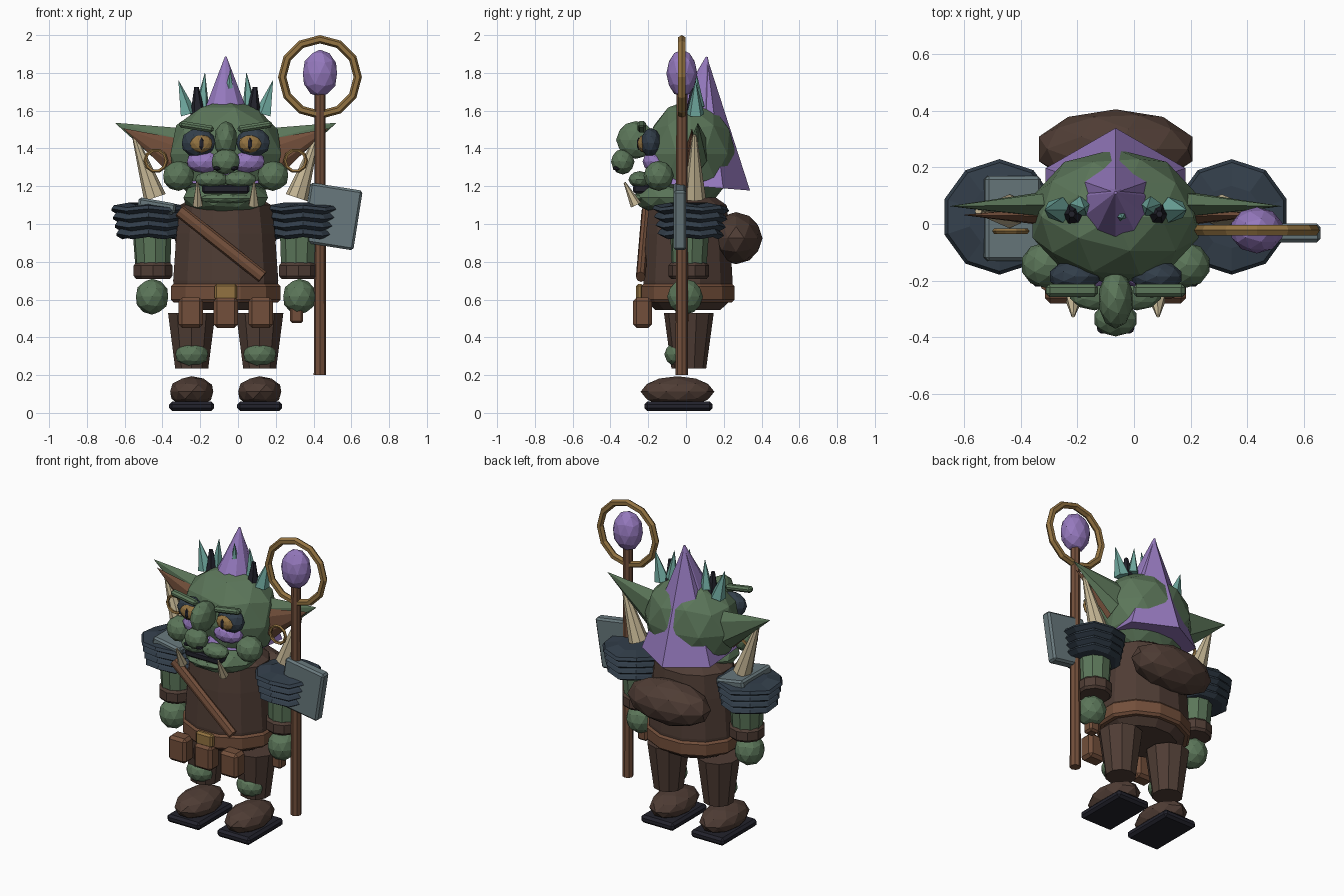
import bpy, bmesh, math
from mathutils import Vector, Matrix, Euler

cube = bpy.data.objects.get("Cube")
if cube:
    bpy.data.objects.remove(cube, do_unlink=True)

CX = -0.065  # centre line of the figure


def material(name, rgb):
    m = bpy.data.materials.new(name)
    m.use_nodes = True
    m.diffuse_color = (*rgb, 1)
    m.node_tree.nodes["Principled BSDF"].inputs["Base Color"].default_value = (*rgb, 1)
    return m


GREEN = material("green skin", (0.105, 0.18, 0.10))
PURPLE = material("purple", (0.30, 0.19, 0.51))
HIDE = material("dark brown hide", (0.078, 0.046, 0.035))
LEATHER = material("brown leather", (0.17, 0.078, 0.043))
SLATE = material("dark slate", (0.032, 0.048, 0.068))
BLACK = material("blue black", (0.016, 0.016, 0.025))
GOLD = material("gold", (0.29, 0.17, 0.053))
IVORY = material("ivory", (0.56, 0.47, 0.30))
TEAL = material("teal crystal", (0.16, 0.40, 0.35))
STEEL = material("grey steel", (0.14, 0.19, 0.205))


def finish(name, bm, mat):
    mesh = bpy.data.meshes.new(name)
    bmesh.ops.recalc_face_normals(bm, faces=bm.faces)
    bm.to_mesh(mesh)
    bm.free()
    mesh.materials.append(mat)
    ob = bpy.data.objects.new(name, mesh)
    bpy.context.collection.objects.link(ob)
    return ob


def place(bm, loc, size=(1, 1, 1), rot=(0, 0, 0)):
    turn = Euler([math.radians(a) for a in rot]).to_matrix().to_4x4()
    bm.transform(Matrix.Translation(loc) @ turn @ Matrix.Diagonal((*size, 1)))


def ball(name, mat, loc, radii, rot=(0, 0, 0), detail=2):
    bm = bmesh.new()
    bmesh.ops.create_icosphere(bm, subdivisions=detail, radius=1)
    place(bm, loc, radii, rot)
    return finish(name, bm, mat)


def box(name, mat, loc, size, rot=(0, 0, 0), bevel=0.012):
    bm = bmesh.new()
    bmesh.ops.create_cube(bm, size=1)
    bmesh.ops.scale(bm, vec=size, verts=bm.verts)
    if bevel:
        bmesh.ops.bevel(bm, geom=bm.edges[:], offset=bevel, segments=1, affect='EDGES')
    place(bm, loc, rot=rot)
    return finish(name, bm, mat)


def cone(name, mat, start, end, r1, r2=0, sides=8, flat=1):
    """Tapered rod between two points; flat squashes it along y."""
    a, b = Vector(start), Vector(end)
    bm = bmesh.new()
    bmesh.ops.create_cone(bm, cap_ends=True, segments=sides, radius1=r1,
                          radius2=max(r2, 0.001), depth=(b - a).length)
    turn = (b - a).to_track_quat('Z', 'Y').to_matrix().to_4x4()
    mid = (a + b) / 2
    bm.transform(Matrix.Translation(mid) @ Matrix.Diagonal((1, flat, 1, 1)) @ turn)
    return finish(name, bm, mat)


def lathe(name, mat, loc, profile, sides=12, yscale=1, ripple=0):
    """Stack of rings (radius, z) joined into a closed body."""
    bm = bmesh.new()
    rings = []
    for r, z in profile:
        ring = []
        for i in range(sides):
            a = math.tau * (i + 0.5) / sides
            wave = ripple * (1 if i % 2 else -1)
            ring.append(bm.verts.new((r * math.cos(a), r * yscale * math.sin(a), z + wave)))
        rings.append(ring)
    for lo, hi in zip(rings, rings[1:]):
        for i in range(sides):
            j = (i + 1) % sides
            bm.faces.new((lo[i], lo[j], hi[j], hi[i]))
    bm.faces.new(rings[0])
    bm.faces.new(rings[-1])
    place(bm, loc)
    return finish(name, bm, mat)


def hoop(name, mat, loc, radius, tube, sides=12, around=6):
    """Ring standing in the x-z plane."""
    bm = bmesh.new()
    grid = []
    for i in range(sides):
        a = math.tau * i / sides
        row = []
        for k in range(around):
            t = math.tau * k / around
            r = radius + tube * math.cos(t)
            row.append(bm.verts.new((r * math.cos(a), tube * math.sin(t), r * math.sin(a))))
        grid.append(row)
    for i in range(sides):
        p, q = grid[i], grid[(i + 1) % sides]
        for k in range(around):
            n = (k + 1) % around
            bm.faces.new((p[k], q[k], q[n], p[n]))
    place(bm, loc)
    return finish(name, bm, mat)


# Torso, belt and gear
lathe("torso", HIDE, (CX, 0.01, 0),
      [(0.21, 0.545), (0.28, 0.6), (0.288, 0.7), (0.27, 0.95), (0.25, 1.1), (0.18, 1.14)], yscale=0.85)
lathe("belt", LEATHER, (CX, 0.01, 0),
      [(0.285, 0.585), (0.3, 0.6), (0.3, 0.67), (0.285, 0.685)], yscale=0.85)
box("buckle", GOLD, (CX, -0.245, 0.64), (0.12, 0.04, 0.085))
for dx in (-0.185, 0, 0.185):
    box("pouch", LEATHER, (CX + dx, -0.23, 0.53), (0.128, 0.1, 0.16), bevel=0.018)
box("hip_pouch", LEATHER, (0.31, -0.02, 0.54), (0.07, 0.07, 0.13))
cone("chest_strap", LEATHER, (-0.31, -0.205, 1.07), (0.13, -0.245, 0.72), 0.034, 0.034, 8, 0.75)
ball("bedroll", HIDE, (CX, 0.265, 0.925), (0.285, 0.14, 0.138))

for s, side in ((-1, "right"), (1, "left")):
    def at(dx, y, z):
        return (CX + s * dx, y, z)

    # Legs and shoes
    box(side + "_sole", BLACK, at(0.18, -0.04, 0.035), (0.238, 0.36, 0.05), bevel=0.015)
    ball(side + "_shoe", HIDE, at(0.18, -0.045, 0.112), (0.12, 0.195, 0.082))
    cone(side + "_trouser", HIDE, at(0.18, 0.015, 0.235), at(0.18, 0.015, 0.53), 0.092, 0.132, 10)
    ball(side + "_knee", GREEN, at(0.18, -0.035, 0.31), (0.09, 0.08, 0.07))

    # Arms and layered shoulder guards
    cone(side + "_upper_arm", GREEN, at(0.385, 0.015, 0.74), at(0.39, 0.02, 0.98), 0.092, 0.105, 10)
    lathe(side + "_cuff", HIDE, at(0.385, 0.015, 0),
          [(0.095, 0.71), (0.108, 0.725), (0.108, 0.78), (0.095, 0.795)], 10)
    ball(side + "_hand", GREEN, at(0.39, -0.005, 0.615), (0.09, 0.095, 0.095))
    layers = []
    for i in range(4):
        z = 0.925 + i * 0.044
        r = 0.165 + i * 0.009
        layers += [(r - 0.02, z), (r + 0.012, z + 0.018), (r, z + 0.036)]
    lathe(side + "_shoulder_guard", SLATE, at(0.41, 0.025, 0), layers + [(0.11, 1.107)], 10, ripple=0.006)

    # Cheeks, eyes and brows
    ball(side + "_cheek", GREEN, at(0.25, -0.145, 1.255), (0.085, 0.08, 0.08))
    ball(side + "_lip", GREEN, at(0.075, -0.245, 1.235), (0.09, 0.06, 0.045))
    ball(side + "_eye_socket", SLATE, at(0.145, -0.185, 1.43), (0.092, 0.055, 0.078))
    ball(side + "_eye", GOLD, at(0.13, -0.222, 1.425), (0.062, 0.035, 0.048))
    ball(side + "_pupil", BLACK, at(0.128, -0.252, 1.425), (0.014, 0.009, 0.034), detail=1)
    box(side + "_brow", GREEN, at(0.155, -0.235, 1.515), (0.185, 0.045, 0.036), (0, -s * 9, 0))
    ball(side + "_nostril", BLACK, at(0.045, -0.368, 1.295), (0.024, 0.022, 0.014), detail=1)
    ball(side + "_face_paint", PURPLE, at(0.11, -0.165, 1.33), (0.1, 0.065, 0.06))
    cone(side + "_tusk", IVORY, at(0.148, -0.265, 1.1), at(0.15, -0.325, 1.22), 0.03, 0.006, 6)

    # Ears, earrings and side horns
    cone(side + "_ear", GREEN, at(0.25, 0.07, 1.39), at(0.585, 0.06, 1.535), 0.125, 0, 6, 0.4)
    cone(side + "_inner_ear", LEATHER, at(0.25, 0.025, 1.355), at(0.54, 0.035, 1.505), 0.1, 0, 6, 0.35)
    hoop(side + "_earring", GOLD, at(0.37, -0.025, 1.335), 0.056, 0.01, 10, 5)
    cone(side + "_side_horn", IVORY, at(0.375, 0.045, 1.14), at(0.485, 0.045, 1.47), 0.06, 0.012, 8)

    # Crown crystals and dark spikes
    cone(side + "_outer_crystal", TEAL, at(0.2, 0.05, 1.58), at(0.25, 0.05, 1.76), 0.048, 0, 5)
    cone(side + "_inner_crystal", TEAL, at(0.125, 0.06, 1.62), at(0.11, 0.055, 1.8), 0.038, 0, 5)
    cone(side + "_dark_spike", BLACK, at(0.145, 0.035, 1.56), at(0.155, 0.035, 1.725), 0.045, 0.012, 6)

# Head, jaw and nose
ball("head", GREEN, (CX, 0.025, 1.37), (0.308, 0.24, 0.29))
ball("jaw", GREEN, (CX, -0.08, 1.14), (0.235, 0.2, 0.095))
box("mouth", BLACK, (CX, -0.235, 1.185), (0.25, 0.09, 0.045), bevel=0.01)
ball("lower_lip", GREEN, (CX, -0.215, 1.135), (0.15, 0.075, 0.032))
ball("nose_bridge", GREEN, (CX, -0.265, 1.445), (0.062, 0.105, 0.1))
ball("nose_tip", GREEN, (CX, -0.335, 1.33), (0.078, 0.062, 0.068))

# Tall pointed hair, wide at the nape
cone("hair", PURPLE, (CX, 0.055, 1.2), (CX, 0.11, 1.885), 0.285, 0, 6)
cone("hair_tuft", PURPLE, (CX, 0.06, 1.58), (CX, 0.11, 1.885), 0.125, 0.005, 10)
cone("brow_crystal", TEAL, (CX + 0.02, 0.03, 1.72), (CX + 0.025, 0.02, 1.82), 0.02, 0, 5)

# Plate on the right shoulder
box("shoulder_plate", STEEL, (-0.43, 0.02, 1.095), (0.2, 0.3, 0.06), (0, 10, 0))

# Staff with ring, orb and hanging blade
SX, SY = 0.434, -0.022
cone("staff", LEATHER, (SX, SY, 0.2), (SX, SY, 1.7), 0.033, 0.029, 8)
hoop("staff_ring", GOLD, (SX, SY, 1.778), 0.2, 0.022)
ball("staff_orb", PURPLE, (SX, SY, 1.797), (0.095, 0.082, 0.126))
box("staff_blade", STEEL, (0.497, -0.032, 1.04), (0.28, 0.066, 0.32), (0, 9, 0))
